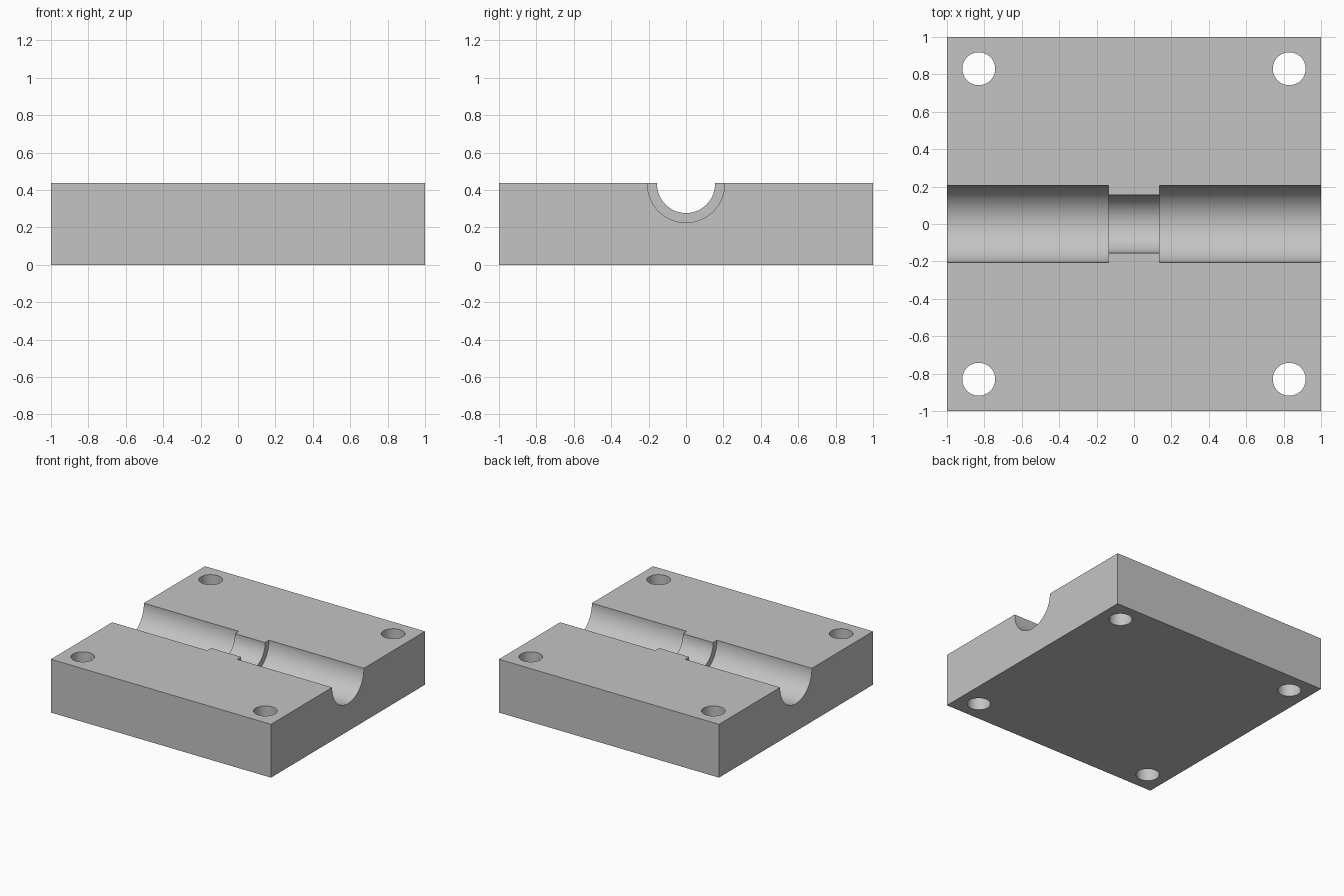
import bpy
from math import pi, radians

default = bpy.data.objects.get("Cube")
if default:
    bpy.data.objects.remove(default, do_unlink=True)

HEIGHT = 0.438
AXIS_Z = 0.432      # height of the bore axis
NECK = 0.137        # half length of the narrow middle
BOLT = 0.83         # bolt hole offset from the centre

# Single grey colour
grey = bpy.data.materials.new("plain grey")
grey.use_nodes = True
grey.diffuse_color = (0.55, 0.55, 0.55, 1)
grey.node_tree.nodes["Principled BSDF"].inputs["Base Color"].default_value = (0.55, 0.55, 0.55, 1)

# Block
bpy.ops.mesh.primitive_cube_add(size=1, location=(0, 0, HEIGHT / 2))
block = bpy.context.object
block.name = "bearing_block"
block.scale = (2, 2, HEIGHT)
bpy.ops.object.transform_apply(location=True, rotation=True, scale=True)
block.data.materials.append(grey)


def cut(name, radius, length, location, along_x=False):
    """Subtract a cylinder from the block."""
    bpy.ops.mesh.primitive_cylinder_add(
        vertices=64, radius=radius, depth=length, location=location,
        rotation=(0, pi / 2 if along_x else 0, 0))
    cutter = bpy.context.object
    cutter.name = name
    cutter.hide_render = True
    cutter.data.materials.append(grey)
    mod = block.modifiers.new(name, "BOOLEAN")
    mod.operation = "DIFFERENCE"
    mod.solver = "EXACT"
    mod.object = cutter
    bpy.context.view_layer.objects.active = block
    bpy.ops.object.modifier_apply(modifier=mod.name)
    bpy.data.objects.remove(cutter, do_unlink=True)


# Narrow neck, then the wide half bores on both sides
cut("neck_cutter", 0.155, 2.4, (0, 0, AXIS_Z), along_x=True)
for side in (-1, 1):
    cut("bore_cutter", 0.206, 1, (side * (NECK + 0.5), 0, AXIS_Z), along_x=True)

# Corner bolt holes
for x in (-BOLT, BOLT):
    for y in (-BOLT, BOLT):
        cut("bolt_hole_cutter", 0.088, 1, (x, y, HEIGHT / 2))

# Smooth curved walls with sharp rims
bpy.ops.object.select_all(action="DESELECT")
block.select_set(True)
bpy.context.view_layer.objects.active = block
bpy.ops.object.shade_smooth_by_angle(angle=radians(30))
